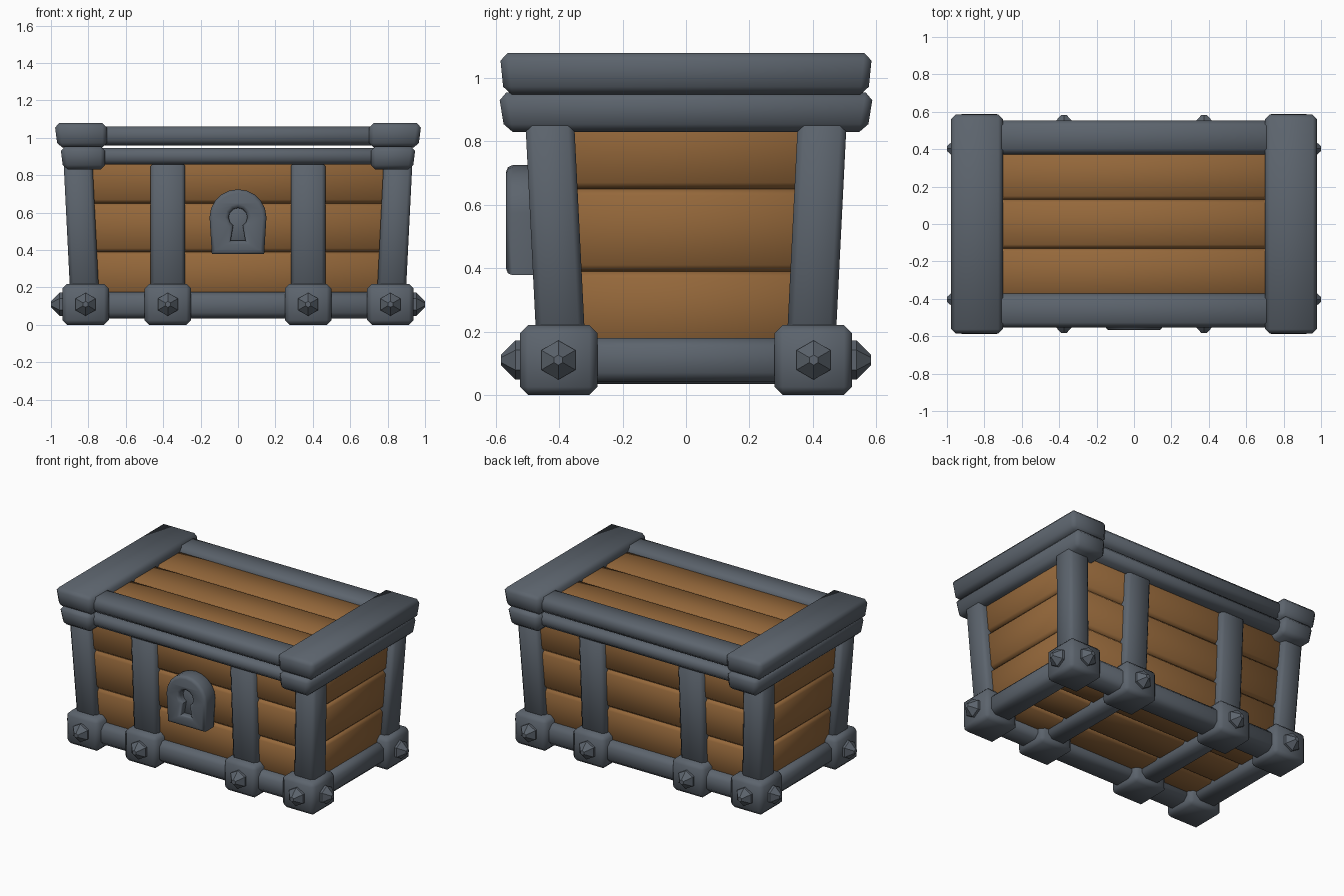
import bpy, bmesh, math
from mathutils import Matrix, Vector

if "Cube" in bpy.data.objects:
    bpy.data.objects.remove(bpy.data.objects["Cube"])


def material(name, rgb):
    m = bpy.data.materials.new(name)
    m.diffuse_color = (*rgb, 1)
    m.use_nodes = True
    m.node_tree.nodes["Principled BSDF"].inputs["Base Color"].default_value = m.diffuse_color
    return m


METAL = material("blue grey iron", (0.107, 0.127, 0.153))
WOOD = material("brown wood", (0.300, 0.138, 0.043))


def finish(bm, name, mat, angle=50):
    bmesh.ops.recalc_face_normals(bm, faces=bm.faces)
    me = bpy.data.meshes.new(name)
    bm.to_mesh(me)
    bm.free()
    me.materials.append(mat)
    me.polygons.foreach_set("use_smooth", [True] * len(me.polygons))
    me.set_sharp_from_angle(angle=math.radians(angle))
    ob = bpy.data.objects.new(name, me)
    bpy.context.collection.objects.link(ob)
    return ob


def block(name, mat, z0, z1, low, high=None, bevel=0.02):
    """Chamfered block; low/high = (centre x, half x, centre y, half y) at z0/z1."""
    bm = bmesh.new()
    bmesh.ops.create_cube(bm, size=2)
    for v in bm.verts:
        cx, hx, cy, hy = (high or low) if v.co.z > 0 else low
        v.co = (cx + hx * v.co.x, cy + hy * v.co.y, z1 if v.co.z > 0 else z0)
    bmesh.ops.bevel(bm, geom=bm.edges[:], offset=bevel, segments=1,
                    affect='EDGES', profile=0.5)
    return finish(bm, name, mat)


def bolt(name, base, direction):
    """Pointed six-sided bolt head."""
    d, up = Vector(direction), Vector((0, 0, 1))
    frame = Matrix((up.cross(d), up, d)).transposed().to_4x4()
    bm = bmesh.new()
    for r2, start, depth in ((0.062, -0.02, 0.035), (0.016, 0.015, 0.045)):
        m = Matrix.Translation(base) @ frame @ Matrix.Translation((0, 0, start + depth / 2))
        bmesh.ops.create_cone(bm, cap_ends=True, segments=6, radius1=0.062,
                              radius2=r2, depth=depth, matrix=m)
    bmesh.ops.remove_doubles(bm, verts=bm.verts, dist=0.0005)
    finish(bm, name, METAL, 30)


LEAN = 0.05  # outward lean of the walls per unit of height


def out(z):
    return LEAN * (z - 0.22)


# Feet, bolts and posts
for sx in (-1, 1):
    for sy in (-1, 1):
        for part, x in (("corner", 0.815), ("middle", 0.375)):
            block(part + "_foot", METAL, 0, 0.22, (sx * x, 0.124, sy * 0.402, 0.122), bevel=0.025)
            bolt(part + "_bolt", (sx * x, sy * 0.524, 0.11), (0, sy, 0))
        bolt("end_bolt", (sx * 0.939, sy * 0.403, 0.11), (sx, 0, 0))
        o0, o1 = out(0.15), out(0.87)
        block("corner_post", METAL, 0.15, 0.87,
              (sx * (0.823 + o0), 0.077, sy * (0.398 + o0), 0.077),
              (sx * (0.823 + o1), 0.077, sy * (0.398 + o1), 0.077))
        block("middle_post", METAL, 0.15, 0.87,
              (sx * 0.375, 0.092, sy * (0.398 + o0), 0.077),
              (sx * 0.375, 0.092, sy * (0.398 + o1), 0.077))

# Base rails and cross bars
for s in (-1, 1):
    block("base_long_rail", METAL, 0.035, 0.175, (0, 0.78, s * 0.405, 0.085), bevel=0.03)
    block("base_end_rail", METAL, 0.04, 0.18, (s * 0.82, 0.085, 0, 0.36), bevel=0.03)
    block("base_cross_bar", METAL, 0.035, 0.17, (s * 0.375, 0.075, 0, 0.36), bevel=0.03)

# Wall planks, three courses on each side
for i in range(3):
    z0 = 0.13 + 0.26 * i
    z1 = z0 + 0.26
    a, b = out(z0), out(z1)
    for s in (-1, 1):
        block("long_wall_plank", WOOD, z0, z1,
              (0, 0.79 + a, s * (0.40 + a), 0.035), (0, 0.79 + b, s * (0.40 + b), 0.035))
        block("end_wall_plank", WOOD, z0, z1,
              (s * (0.82 + a), 0.035, 0, 0.37 + a), (s * (0.82 + b), 0.035, 0, 0.37 + b))

# Floor planks and lid planks
for i in (-1, 0, 1):
    block("floor_plank", WOOD, 0.09, 0.16, (0, 0.80, i * 0.26, 0.13))
    block("lid_plank", WOOD, 0.968, 1.03, (0, 0.74, i * 0.26, 0.13))

# Rim and lid frame, with the open slit between them
for s in (-1, 1):
    block("rim_rail", METAL, 0.857, 0.945, (0, 0.76, s * 0.452, 0.088),
          (0, 0.76, s * 0.457, 0.088), bevel=0.025)
    block("lid_rail", METAL, 0.96, 1.062, (0, 0.76, s * 0.46, 0.09),
          (0, 0.76, s * 0.464, 0.09), bevel=0.027)
    block("rim_end_beam", METAL, 0.83, 0.955, (s * 0.822, 0.112, 0, 0.572),
          (s * 0.83, 0.12, 0, 0.592), bevel=0.025)
    block("lid_end_beam", METAL, 0.948, 1.08, (s * 0.832, 0.132, 0, 0.575),
          (s * 0.841, 0.14, 0, 0.588), bevel=0.025)

# Lock plate: arch outline with a keyhole cut through
arch = [(0.14, 0.378)] + [(0.152 * math.cos(t), 0.575 + 0.15 * math.sin(t))
                          for t in (math.pi * k / 10 for k in range(11))] + [(-0.14, 0.378)]
hole = [(0.04, 0.45)] + [(0.05 * math.cos(t), 0.575 + 0.05 * math.sin(t))
                         for t in (math.radians(-60 + 30 * k) for k in range(11))] + [(-0.04, 0.45)]
curve = bpy.data.curves.new("lock_outline", 'CURVE')
curve.dimensions = '2D'
curve.fill_mode = 'BOTH'
curve.extrude, curve.bevel_depth, curve.bevel_resolution, curve.offset = 0.04, 0.02, 1, -0.02
for pts in (arch, hole):
    sp = curve.splines.new('POLY')
    sp.points.add(len(pts) - 1)
    for p, (x, z) in zip(sp.points, pts):
        p.co = (x, z, 0, 1)
    sp.use_cyclic_u = True
tmp = bpy.data.objects.new("lock_outline", curve)
bpy.context.collection.objects.link(tmp)
bpy.context.view_layer.update()
mesh = tmp.evaluated_get(bpy.context.evaluated_depsgraph_get()).to_mesh()
bm = bmesh.new()
bm.from_mesh(mesh)
bmesh.ops.remove_doubles(bm, verts=bm.verts, dist=0.0002)
bm.transform(Matrix.Translation((0, -0.508, 0)) @ Matrix.Rotation(math.pi / 2, 4, 'X'))
finish(bm, "lock_plate", METAL)
bpy.data.objects.remove(tmp)

# Back of the keyhole
block("keyhole_back", METAL, 0.43, 0.64, (0, 0.07, -0.49, 0.03), bevel=0.005)
